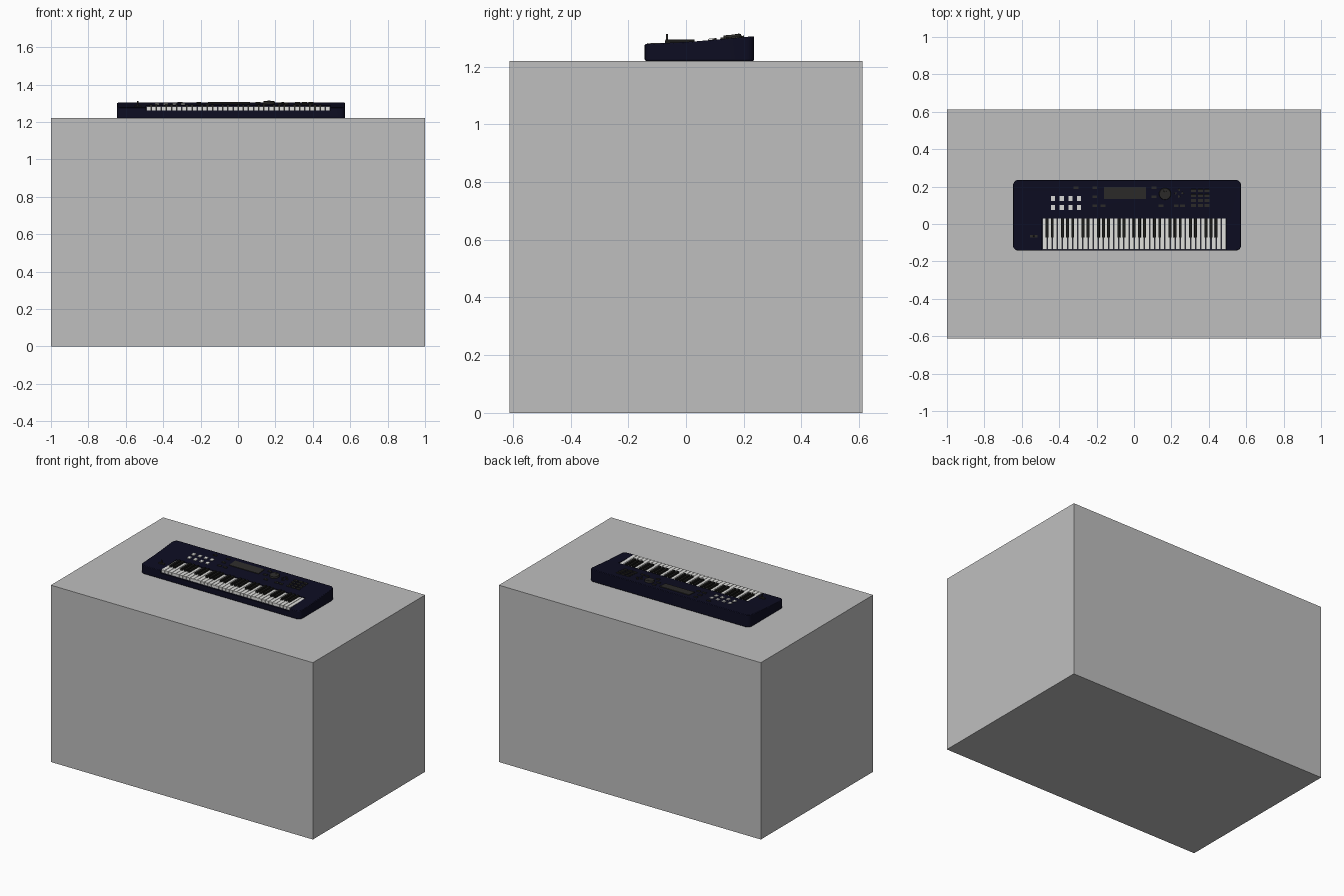
import bpy, bmesh, math
from mathutils import Matrix

if "Cube" in bpy.data.objects:
    bpy.data.objects.remove(bpy.data.objects["Cube"])


def mat(name, r, g, b):
    m = bpy.data.materials.new(name)
    m.diffuse_color = (r, g, b, 1)
    m.use_nodes = True
    m.node_tree.nodes["Principled BSDF"].inputs["Base Color"].default_value = m.diffuse_color
    return m


GREY = mat("stand grey", 0.52, 0.52, 0.52)
NAVY = mat("navy case", 0.004, 0.004, 0.016)
DARK = mat("dark grey controls", 0.026, 0.025, 0.023)
BLACK = mat("black keys", 0.010, 0.010, 0.009)
WHITE = mat("white keys", 0.75, 0.75, 0.73)

BASE, Y0, Y1, KEY_BACK = 1.22, -0.143, 0.236, 0.03
X0, X1 = -0.647, 0.573
SLOPE = 0.088


def panel_z(y):
    return 1.287 + SLOPE * (y - KEY_BACK)


def finish(name, bm, material):
    bmesh.ops.recalc_face_normals(bm, faces=bm.faces)
    me = bpy.data.meshes.new(name)
    bm.to_mesh(me)
    bm.free()
    me.materials.append(material)
    ob = bpy.data.objects.new(name, me)
    bpy.context.collection.objects.link(ob)
    return ob


def add_box(bm, x0, x1, y0, y1, z0, z1):
    m = Matrix.Translation(((x0 + x1) / 2, (y0 + y1) / 2, (z0 + z1) / 2))
    m = m @ Matrix.Diagonal((x1 - x0, y1 - y0, z1 - z0, 1))
    return bmesh.ops.create_cube(bm, size=1, matrix=m)["verts"]


def panel_matrix(x, y, lift=0.0):
    return Matrix.Translation((x, y, panel_z(y) + lift)) @ Matrix.Rotation(math.atan(SLOPE), 4, 'X')


def add_plate(bm, x, y, w, d, h=0.010):
    # plate half sunk into the sloping panel
    m = panel_matrix(x, y) @ Matrix.Diagonal((w, d, h, 1))
    bmesh.ops.create_cube(bm, size=1, matrix=m)


def add_disc(bm, x, y, r1, r2, h, lift, n=24):
    bmesh.ops.create_cone(bm, cap_ends=True, segments=n, radius1=r1, radius2=r2,
                          depth=h, matrix=panel_matrix(x, y, lift))


# Large plain stand block
bm = bmesh.new()
add_box(bm, -1, 1, -0.612, 0.612, 0, BASE)
finish("stand_block", bm, GREY)

# Case: side profile extruded sideways, upright corners rounded
bm = bmesh.new()
profile = [(Y0, BASE), (Y1, BASE), (Y1, panel_z(Y1)), (KEY_BACK, panel_z(KEY_BACK)), (Y0, 1.278)]
face = bm.faces.new([bm.verts.new((X0, y, z)) for y, z in profile])
ext = bmesh.ops.extrude_face_region(bm, geom=[face])
for v in ext["geom"]:
    if isinstance(v, bmesh.types.BMVert):
        v.co.x = X1
upright = [e for e in bm.edges if abs(e.verts[0].co.z - e.verts[1].co.z) > 0.04]
bmesh.ops.bevel(bm, geom=upright, offset=0.03, segments=5, profile=0.5, affect='EDGES')
case = finish("case", bm, NAVY)
bev = case.modifiers.new("soft edges", 'BEVEL')
bev.width, bev.segments, bev.limit_method, bev.angle_limit = 0.004, 2, 'ANGLE', math.radians(40)

# Recess for the keys
KX0, KX1, BED = -0.492, 0.494, 1.26
bm = bmesh.new()
add_box(bm, KX0, KX1, -0.3, KEY_BACK, BED, 1.4)
cutter = finish("key_recess_cutter", bm, NAVY)
cutter.hide_render = True
cutter.hide_viewport = True
cutter.display_type = 'WIRE'
cut = case.modifiers.new("key recess", 'BOOLEAN')
cut.object, cut.operation, cut.solver = cutter, 'DIFFERENCE', 'EXACT'

# Keys: five octaves plus one
COUNT = 36
step = (KX1 - KX0) / COUNT
whites, blacks = bmesh.new(), bmesh.new()
for i in range(COUNT):
    x = KX0 + i * step
    add_box(whites, x + 0.0015, x + step - 0.0015, -0.135, KEY_BACK, BED + 0.002, 1.282)
    if i % 7 in (0, 1, 3, 4, 5) and i < COUNT - 1:
        bx = x + step
        verts = add_box(blacks, bx - 0.0085, bx + 0.0085, -0.077, KEY_BACK, BED + 0.004, 1.294)
        for v in verts:
            if v.co.z > 1.28:
                v.co.x = bx + (v.co.x - bx) * 0.85
                v.co.y += 0.006 if v.co.y < 0 else 0
finish("white_keys", whites, WHITE)
finish("black_keys", blacks, BLACK)

# Display screen
bm = bmesh.new()
add_plate(bm, -0.048, 0.165, 0.224, 0.064, 0.008)
finish("screen", bm, DARK)

# Small function buttons and number pad
bm = bmesh.new()
for x, y in [(-0.31, 0.195), (-0.21, 0.195), (-0.21, 0.147), (-0.21, 0.099), (-0.166, 0.099),
             (0.107, 0.195), (0.107, 0.147), (0.144, 0.099), (0.226, 0.099), (0.26, 0.099)]:
    add_plate(bm, x, y, 0.026, 0.013)
for x in (0.318, 0.355, 0.391):
    for row in range(4):
        add_plate(bm, x, 0.179 - row * 0.0265, 0.027, 0.014)
finish("buttons", bm, DARK)

# White pads
bm = bmesh.new()
for x in (-0.433, -0.386, -0.340, -0.294):
    for y in (0.137, 0.089):
        add_plate(bm, x, y, 0.022, 0.025)
finish("white_pads", bm, WHITE)

# Round dial with a finger dimple disc
bm = bmesh.new()
add_disc(bm, 0.166, 0.161, 0.033, 0.030, 0.016, 0.004)
add_disc(bm, 0.166, 0.178, 0.008, 0.007, 0.002, 0.0125, 16)
dial = finish("dial", bm, DARK)

# Four direction buttons pointing outward
bm = bmesh.new()
for k in range(4):
    a = k * math.pi / 2
    m = (panel_matrix(0.241, 0.165) @ Matrix.Rotation(a, 4, 'Z')
         @ Matrix.Translation((0.018, 0, 0)))
    bmesh.ops.create_cone(bm, cap_ends=True, segments=3, radius1=0.010, radius2=0.009,
                          depth=0.01, matrix=m @ Matrix.Rotation(-math.pi / 2, 4, 'Z')
                          @ Matrix.Rotation(math.pi / 2, 4, 'Z'))
finish("direction_buttons", bm, DARK)

# Joystick on the left cheek
bm = bmesh.new()
add_box(bm, -0.557, -0.515, -0.071, -0.058, 1.275, 1.289)
bmesh.ops.create_cone(bm, cap_ends=True, segments=12, radius1=0.005, radius2=0.003, depth=0.03,
                      matrix=Matrix.Translation((-0.536, -0.066, 1.297)))
finish("joystick", bm, DARK)

# Smooth the rounded parts, keep creases sharp
for ob in (case, dial):
    bpy.ops.object.select_all(action='DESELECT')
    ob.select_set(True)
    bpy.context.view_layer.objects.active = ob
    bpy.ops.object.shade_smooth_by_angle(angle=math.radians(30))
